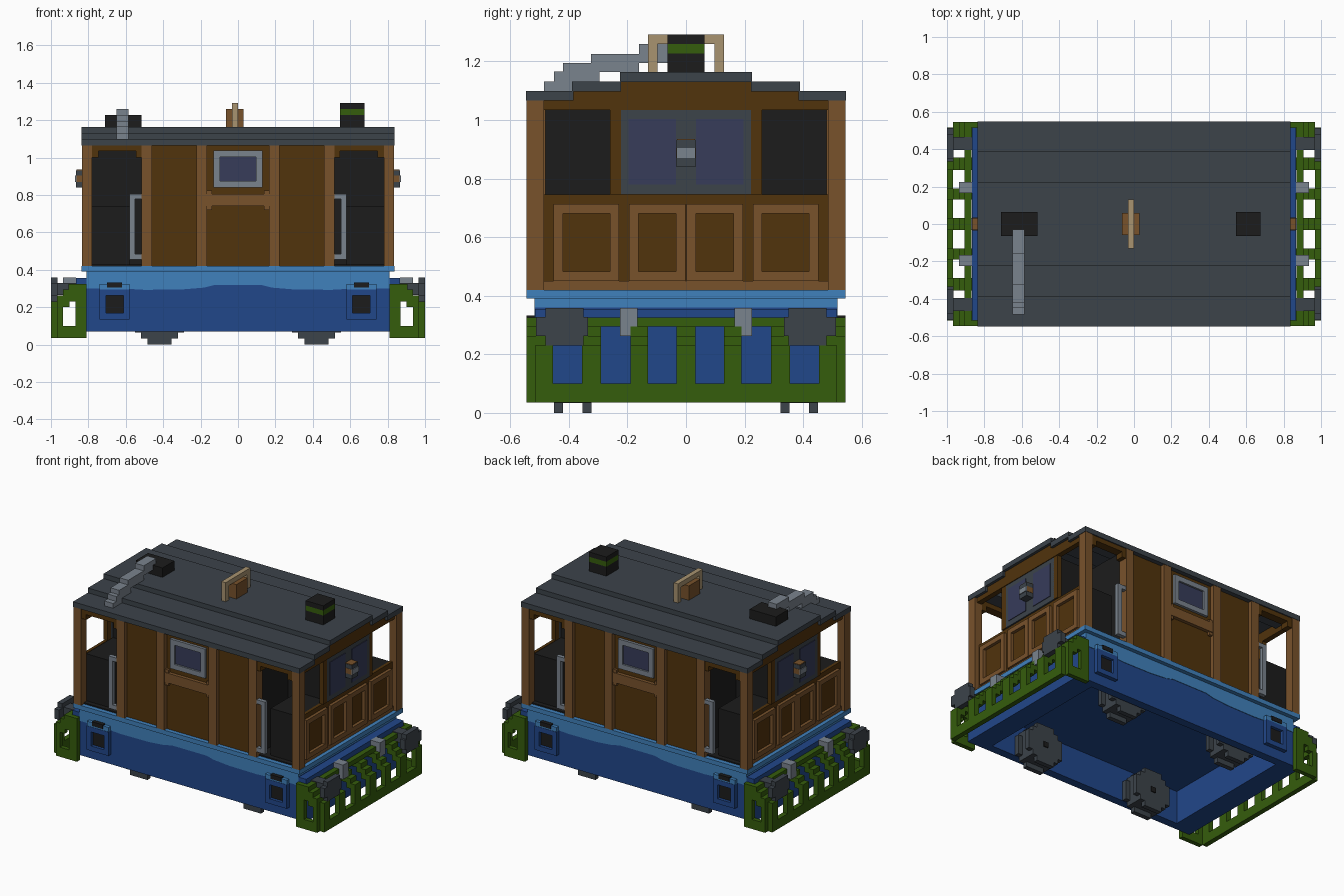
import bpy, bmesh

cube = bpy.data.objects.get("Cube")
if cube:
    bpy.data.objects.remove(cube, do_unlink=True)


def lin(c):
    c /= 255
    return c / 12.92 if c <= 0.04045 else ((c + 0.055) / 1.055) ** 2.4


def material(name, r, g, b):
    m = bpy.data.materials.new(name)
    m.use_nodes = True
    col = (lin(r), lin(g), lin(b), 1)
    m.diffuse_color = col
    m.node_tree.nodes["Principled BSDF"].inputs["Base Color"].default_value = col
    return m


DARK_WOOD = material("dark wood", 81, 51, 12)
WOOD = material("light wood", 120, 82, 43)
BLUE = material("deep blue", 33, 71, 138)
SKY = material("light blue", 64, 129, 188)
GREEN = material("green", 53, 93, 12)
BLACK = material("black", 28, 28, 28)
GREY = material("dark grey", 60, 67, 74)
STEEL = material("light grey", 122, 131, 141)
BEIGE = material("beige", 168, 147, 112)
GLASS = material("indigo glass", 55, 60, 90)


def finish(name, mat, bm):
    me = bpy.data.meshes.new(name)
    bmesh.ops.recalc_face_normals(bm, faces=bm.faces)
    bm.to_mesh(me)
    bm.free()
    me.materials.append(mat)
    ob = bpy.data.objects.new(name, me)
    bpy.context.collection.objects.link(ob)


def part(name, mat, boxes, mx=False, my=False):
    """One object from boxes (x0, x1, y0, y1, z0, z1), mirrored if asked."""
    bm = bmesh.new()
    for sx in ((1, -1) if mx else (1,)):
        for sy in ((1, -1) if my else (1,)):
            for x0, x1, y0, y1, z0, z1 in boxes:
                for v in bmesh.ops.create_cube(bm, size=1)["verts"]:
                    v.co.x = sx * ((x0 + x1) / 2 + v.co.x * (x1 - x0))
                    v.co.y = sy * ((y0 + y1) / 2 + v.co.y * (y1 - y0))
                    v.co.z = (z0 + z1) / 2 + v.co.z * (z1 - z0)
    finish(name, mat, bm)


def frame_x(x0, x1, a0, a1, z0, z1, t):
    """Rectangular frame on an end wall."""
    return [(x0, x1, a0, a1, z0, z0 + t), (x0, x1, a0, a1, z1 - t, z1),
            (x0, x1, a0, a0 + t, z0 + t, z1 - t), (x0, x1, a1 - t, a1, z0 + t, z1 - t)]


def frame_y(y0, y1, a0, a1, z0, z1, t):
    """Rectangular frame on a long wall."""
    return [(a0, a1, y0, y1, z0, z0 + t), (a0, a1, y0, y1, z1 - t, z1),
            (a0, a0 + t, y0, y1, z0 + t, z1 - t), (a1 - t, a1, y0, y1, z0 + t, z1 - t)]


# Hollow chassis, buffer beams and ledge
part("chassis", BLUE, [(-.72, .72, -.46, .46, .29, .36)])
part("chassis_side", BLUE, [(-.81, .81, .46, .515, .07, .36)], my=True)
part("chassis_end", BLUE, [(.72, .81, -.46, .46, .07, .36),
                           (.81, .865, -.515, .515, .07, .355)], mx=True)
part("ledge", SKY, [(-.838, .838, -.545, .545, .39, .42), (-.81, .81, -.515, .515, .355, .39)])

# Wavy light band along each side
lower = [(.81, .30), (.62, .30), (.5, .293), (.3, .295), (.18, .305), (.13, .318)]
outline = [(-.81, .39)] + [(-x, z) for x, z in lower] + lower[::-1] + [(.81, .39)]
for side, y in (("front", -.518), ("back", .514)):
    bm = bmesh.new()
    f = bm.faces.new([bm.verts.new((x, y, z)) for x, z in outline])
    for v in bmesh.ops.extrude_face_region(bm, geom=[f])["geom"]:
        if isinstance(v, bmesh.types.BMVert):
            v.co.y += .004
    finish(side + "_wave_band", SKY, bm)

# Axle boxes
part("axle_box", BLUE, frame_y(.51, .542, .58, .74, .135, .295, .033), True, True)
part("axle_box_top", SKY, [(.58, .74, .51, .54, .295, .325)], True, True)
part("axle_box_hole", BLACK, [(.613, .707, .51, .522, .168, .262),
                              (.62, .70, .51, .544, .305, .333)], True, True)

# Small stepped wheels, each a pair of discs on a thick axle
rows = [(.065, .13), (.098, .097), (.13, .065)]
discs = [(.42 - w, .42 + w, y, y + .031, .13 - h, .13 + h)
         for w, h in rows for y in (.323, .42)]
part("wheels", GREY, discs + [(.322, .518, .35, .43, .033, .227), (.405, .435, .42, .47, .115, .145)],
     True, True)
part("wheel_hubs", BLACK, [(.403, .437, .317, .33, .113, .147)], True, True)

# Slatted guard at each end: rails, sloping bars, side frames
guard = [(.967, 1.0, -.515, .515, .036, .10), (.87, .905, -.545, .545, .295, .325)]
gaps = [(-.455, -.355), (-.29, -.19), (-.13, -.033), (.033, .13), (.19, .29), (.355, .455)]
edges = [-.515] + [e for g in gaps for e in g] + [.515]
for a, b in zip(edges[::2], edges[1::2]):
    guard += [(.967, 1.0, a, b, .10, .23), (.935, .967, a, b, .195, .262),
              (.90, .935, a, b, .23, .295), (.865, .90, a, b, .262, .31)]
part("guard", GREEN, guard, mx=True)
part("guard_side", GREEN, [(.81, .967, .515, .545, .036, .10), (.81, .87, .515, .545, .10, .325),
                           (.935, .967, .515, .545, .10, .262), (.90, .935, .515, .545, .20, .295),
                           (.87, .90, .515, .545, .23, .295)], True, True)

# Buffers and coupling hooks
part("buffer_stem", GREY, [(.86, .97, .395, .465, .265, .33)], True, True)
part("buffer_head", GREY, [(.965, 1.0, .35, .48, .23, .358), (.965, 1.0, .335, .512, .262, .328)],
     True, True)
part("hook", STEEL, [(.865, .935, .165, .225, .262, .358)], True, True)

# Black interior: floor, middle compartment, machinery, cabinets and end linings
part("interior", BLACK, [(-.51, .51, -.48, .48, .425, 1.07), (-.785, .785, -.2, .2, .42, 1.07),
                         (-.785, .785, -.515, .515, .41, .428)])
part("corner_cabinet", BLACK, [(.58, .785, .2, .483, .42, .742)], True, True)

# Long walls: recessed panels, posts, rails, door heads
part("side_panels", DARK_WOOD, [(-.515, .515, .48, .517, .42, 1.07)], my=True)
part("side_posts", WOOD, [(.78, .835, .485, .545, .42, 1.07), (.46, .517, .48, .545, .42, 1.07),
                          (.165, .222, .48, .545, .42, 1.07)], True, True)
part("side_rails", WOOD, [(-.165, .165, .515, .54, .74, .805)], my=True)
part("panel_corners", WOOD, [(.14, .165, .515, .535, .72, .74), (.14, .165, .515, .535, .805, .825)],
     True, True)
part("door_head", DARK_WOOD, [(.517, .78, .485, .54, 1.035, 1.07), (.745, .78, .485, .54, 1.0, 1.035),
                              (.517, .545, .485, .54, 1.0, 1.035)], True, True)
part("side_window_frame", STEEL, frame_y(.51, .535, -.13, .13, .84, 1.037, .034), my=True)
part("side_window_glass", GLASS, [(-.1, .1, .51, .523, .87, 1.005)], my=True)
part("door_handrail", STEEL, [(.55, .58, .515, .542, .456, .805), (.515, .55, .515, .542, .456, .485),
                              (.515, .55, .515, .542, .778, .805)], True, True)

# End walls: lower wall, window pillars, head and stepped gable
part("end_wall", DARK_WOOD, [(.785, .805, -.485, .485, .42, .745), (.785, .815, -.26, -.222, .745, 1.04),
                             (.785, .815, .222, .26, .745, 1.04), (.785, .82, -.485, .485, 1.035, 1.068),
                             (.785, .82, -.39, .39, 1.068, 1.1), (.785, .82, -.225, .225, 1.1, 1.132)],
     mx=True)
panels = []
for a, b in ((.002, .195), (.228, .452)):
    panels += frame_x(.80, .825, a, b, .45, .713, .032)
part("end_panel_frames", WOOD, panels, True, True)
part("end_sill", WOOD, [(.80, .812, -.485, .485, .42, .45)], mx=True)
part("end_window_frame", GREY, [(.785, .815, -.225, .225, .745, 1.037)], mx=True)
part("end_window_glass", GLASS, [(.81, .819, .034, .196, .78, 1.003)], True, True)

# End lamps: grey case, brown band and cap, pale lens
part("lamp_case", GREY, [(.81, .866, -.032, .032, .84, .932)], mx=True)
part("lamp_trim", WOOD, [(.812, .864, -.034, .034, .87, .905), (.812, .864, -.03, .03, .93, .936)], mx=True)
part("lamp_lens", STEEL, [(.86, .871, -.033, .033, .87, .905)], mx=True)

# Stepped roof
part("roof_sides", GREY, [(-.838, .838, .385, .547, 1.066, 1.1), (-.838, .838, .222, .39, 1.097, 1.132)],
     my=True)
part("roof_middle", GREY, [(-.838, .838, -.225, .225, 1.13, 1.164)])

# Roof duct climbing in steps to its box
duct = [(-.485, -.45, 1.098, 1.132), (-.45, -.39, 1.098, 1.165), (-.42, -.295, 1.13, 1.195),
        (-.325, -.16, 1.164, 1.226), (-.19, -.03, 1.195, 1.226), (-.16, -.03, 1.21, 1.26)]
part("duct", STEEL, [(-.65, -.585, *d) for d in duct])
part("duct_box", BLACK, [(-.71, -.515, -.063, .063, 1.16, 1.227)])

# Funnel with stripe
part("funnel", BLACK, [(.545, .675, -.063, .063, 1.16, 1.227), (.545, .675, -.063, .063, 1.26, 1.292)])
part("funnel_stripe", GREEN, [(.545, .675, -.063, .063, 1.227, 1.26)])

# Bell and its hanger
part("bell", WOOD, [(-.063, .03, -.06, .06, 1.164, 1.26)])
part("bell_hanger", BEIGE, [(-.032, 0, -.13, -.097, 1.16, 1.292), (-.032, 0, .097, .13, 1.16, 1.292),
                            (-.032, 0, -.097, .097, 1.26, 1.292)])
